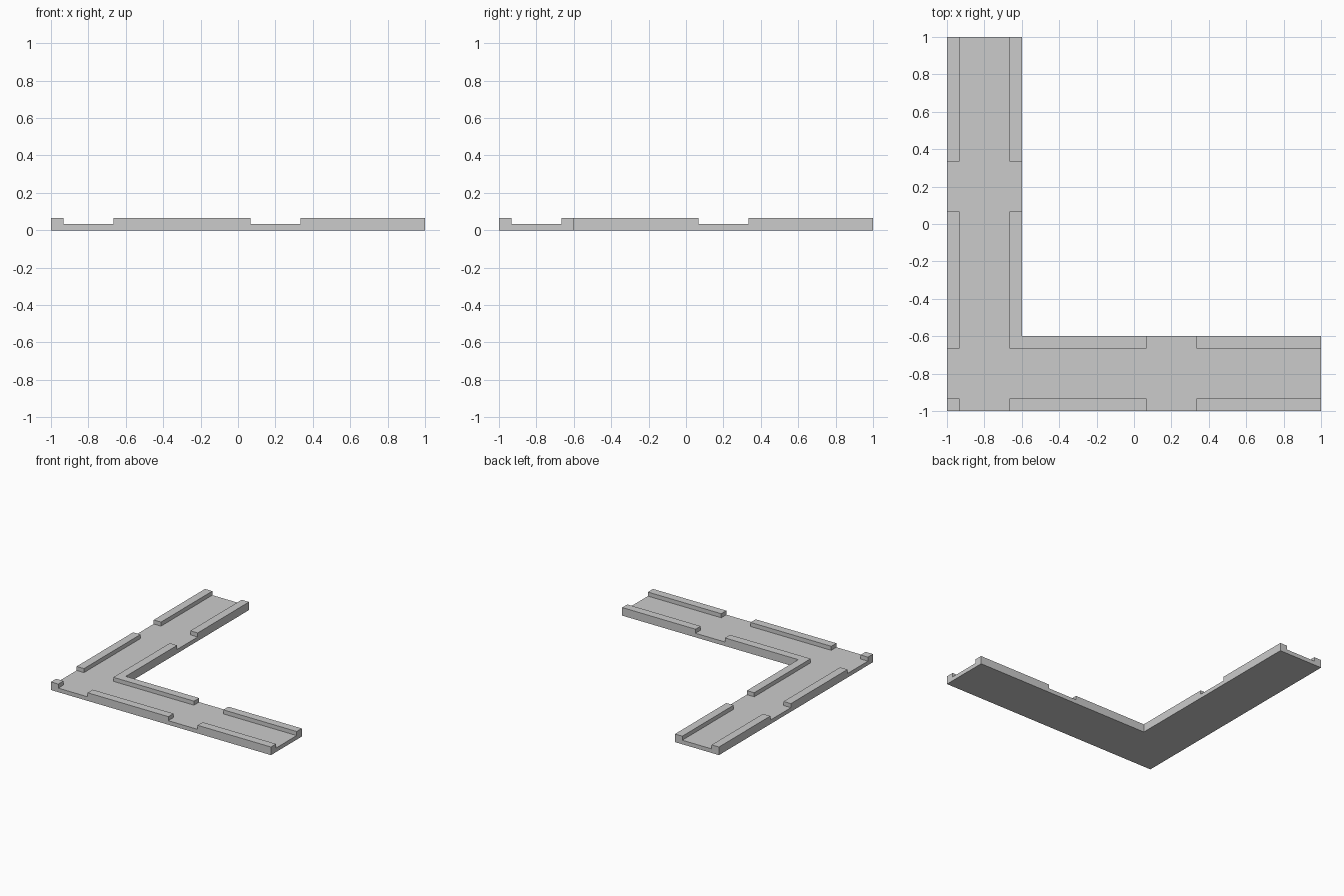
import bpy
import bmesh

if "Cube" in bpy.data.objects:
    bpy.data.objects.remove(bpy.data.objects["Cube"])

T = 1 / 15           # rail width, also the full height
FLOOR = T / 2        # height of the sunken path


def prism(name, outline, z0, z1):
    """Extrude a flat outline from z0 up to z1."""
    bm = bmesh.new()
    face = bm.faces.new([bm.verts.new((x, y, z0)) for x, y in outline])
    top = bmesh.ops.extrude_face_region(bm, geom=[face])["geom"]
    verts = [g for g in top if isinstance(g, bmesh.types.BMVert)]
    bmesh.ops.translate(bm, verts=verts, vec=(0, 0, z1 - z0))
    bmesh.ops.recalc_face_normals(bm, faces=bm.faces)
    mesh = bpy.data.meshes.new(name)
    bm.to_mesh(mesh)
    bm.free()
    obj = bpy.data.objects.new(name, mesh)
    bpy.context.collection.objects.link(obj)
    return obj


def rectangle(x0, x1, y0, y1):
    return [(x0, y0), (x1, y0), (x1, y1), (x0, y1)]


# L-shaped corner slab at full rail height
slab = prism("corner_path",
             [(-1, -1), (1, -1), (1, -0.6), (-0.6, -0.6), (-0.6, 1), (-1, 1)],
             0, T)

# Sunken lane along an arm and the side opening across it, for both arms
lane = (-1 + T, -0.6 - T, -1.1, 1.1)
opening = (-1.1, -0.5, T, 1 / 3)
for label, (a, b, c, d) in (("lane", lane), ("opening", opening)):
    for arm, rect in (("left", (a, b, c, d)), ("front", (c, d, a, b))):
        cutter = prism(f"{arm}_{label}_cutter", rectangle(*rect), FLOOR, 0.2)
        cutter.hide_render = True
        cutter.hide_viewport = False
        cutter.display_type = 'WIRE'
        cut = slab.modifiers.new(f"{arm}_{label}", 'BOOLEAN')
        cut.operation = 'DIFFERENCE'
        cut.solver = 'EXACT'
        cut.object = cutter
